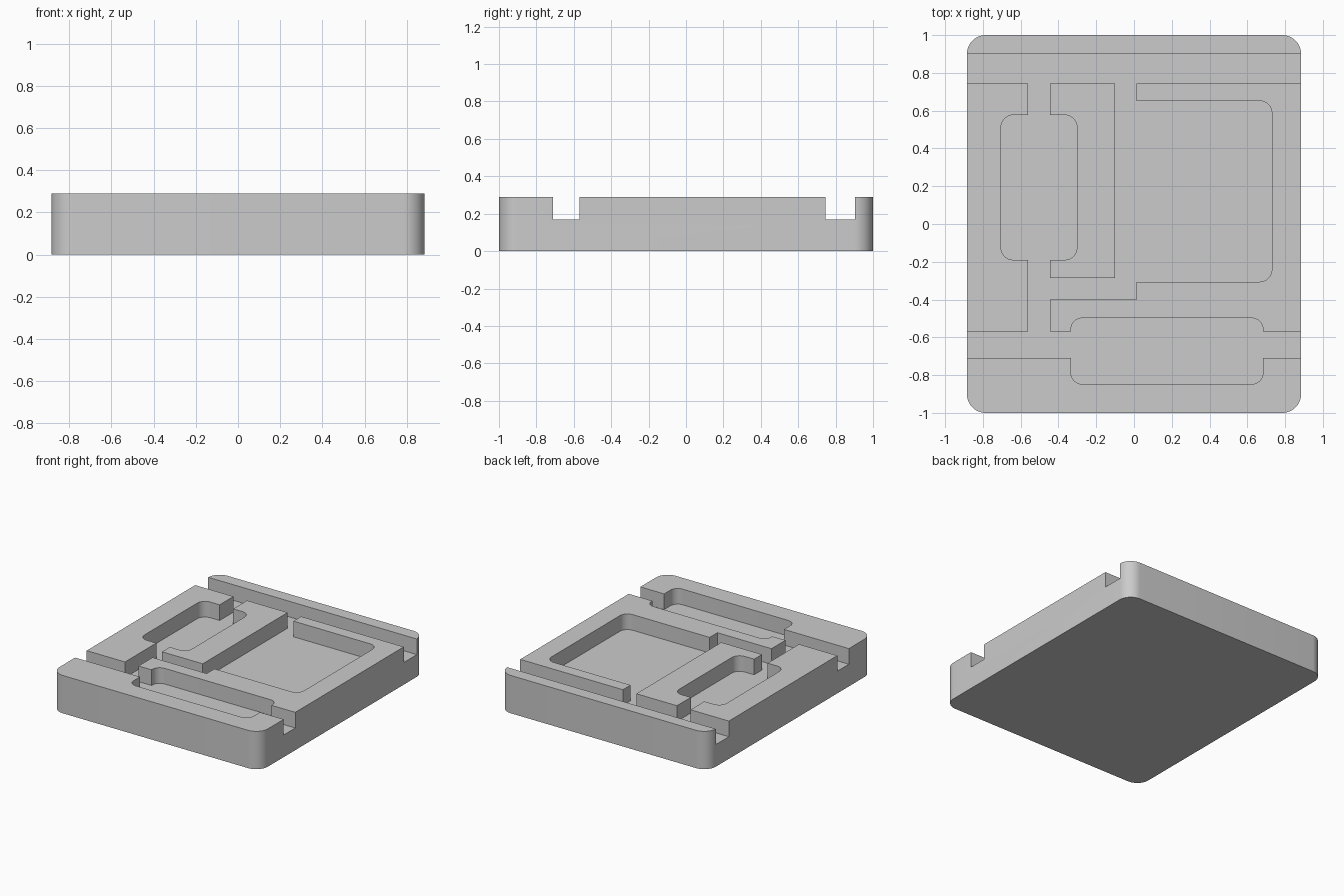
import bpy
import bmesh
import math

if "Cube" in bpy.data.objects:
    bpy.data.objects.remove(bpy.data.objects["Cube"], do_unlink=True)

HALF_X, HALF_Y, TOP, FLOOR = 0.885, 1.0, 0.29, 0.17
OVER = 0.2  # how far cutters run past the block

grey = bpy.data.materials.new("light grey")
grey.use_nodes = True
grey.diffuse_color = (0.6, 0.6, 0.6, 1)
grey.node_tree.nodes["Principled BSDF"].inputs["Base Color"].default_value = (0.6, 0.6, 0.6, 1)


def outline(x0, x1, y0, y1, r_left=0.0, r_right=0.0, steps=8):
    """Rectangle outline with rounded left and right corners."""
    corners = [(x1, y1, r_right, 0), (x0, y1, r_left, 1),
               (x0, y0, r_left, 2), (x1, y0, r_right, 3)]
    points = []
    for x, y, r, quarter in corners:
        if r == 0:
            points.append((x, y))
            continue
        cx = x - r if x == x1 else x + r
        cy = y - r if y == y1 else y + r
        for i in range(steps + 1):
            a = (quarter + i / steps) * math.pi / 2
            points.append((cx + r * math.cos(a), cy + r * math.sin(a)))
    return points


def prism(name, points, z0, z1):
    """Extrude a flat outline from z0 to z1."""
    bm = bmesh.new()
    face = bm.faces.new([bm.verts.new((x, y, z0)) for x, y in points])
    side = bmesh.ops.extrude_face_region(bm, geom=[face])
    verts = [v for v in side["geom"] if isinstance(v, bmesh.types.BMVert)]
    bmesh.ops.translate(bm, vec=(0, 0, z1 - z0), verts=verts)
    bmesh.ops.recalc_face_normals(bm, faces=bm.faces)
    mesh = bpy.data.meshes.new(name)
    bm.to_mesh(mesh)
    bm.free()
    obj = bpy.data.objects.new(name, mesh)
    bpy.context.collection.objects.link(obj)
    mesh.materials.append(grey)
    return obj


# Block with rounded vertical corners
plate = prism("channel_plate",
              outline(-HALF_X, HALF_X, -HALF_Y, HALF_Y, 0.1, 0.1, 12), 0, TOP)

# Channels and pockets, all sunk to the same floor
EDGE = HALF_X + OVER
recesses = {
    "back_channel": outline(-EDGE, EDGE, 0.745, 0.903),
    "front_channel": outline(-EDGE, EDGE, -0.71, -0.57),
    "left_link": outline(-0.56, -0.445, -0.64, 0.82),
    "left_pocket": outline(-0.704, -0.302, -0.19, 0.577, 0.065, 0.065),
    "front_pocket": outline(-0.334, 0.683, -0.848, -0.498, 0.06, 0.06),
    "bent_link": [(-0.5, -0.40), (0.014, -0.40), (0.014, 0.82),
                  (-0.10, 0.82), (-0.10, -0.285), (-0.5, -0.285)],
    "main_pocket": outline(-0.04, 0.73, -0.306, 0.652, 0, 0.065),
}

bpy.context.view_layer.objects.active = plate
for name, points in recesses.items():
    cutter = prism(name + "_cutter", points, FLOOR, TOP + OVER)
    cutter.hide_render = True
    cut = plate.modifiers.new(name, "BOOLEAN")
    cut.operation = "DIFFERENCE"
    cut.solver = "EXACT"
    cut.object = cutter
    bpy.ops.object.modifier_apply(modifier=cut.name)
    bpy.data.objects.remove(cutter, do_unlink=True)

# Smooth the rounded corners, keep the rims crisp
bpy.ops.object.select_all(action="DESELECT")
plate.select_set(True)
bpy.ops.object.shade_smooth_by_angle(angle=math.radians(30))
